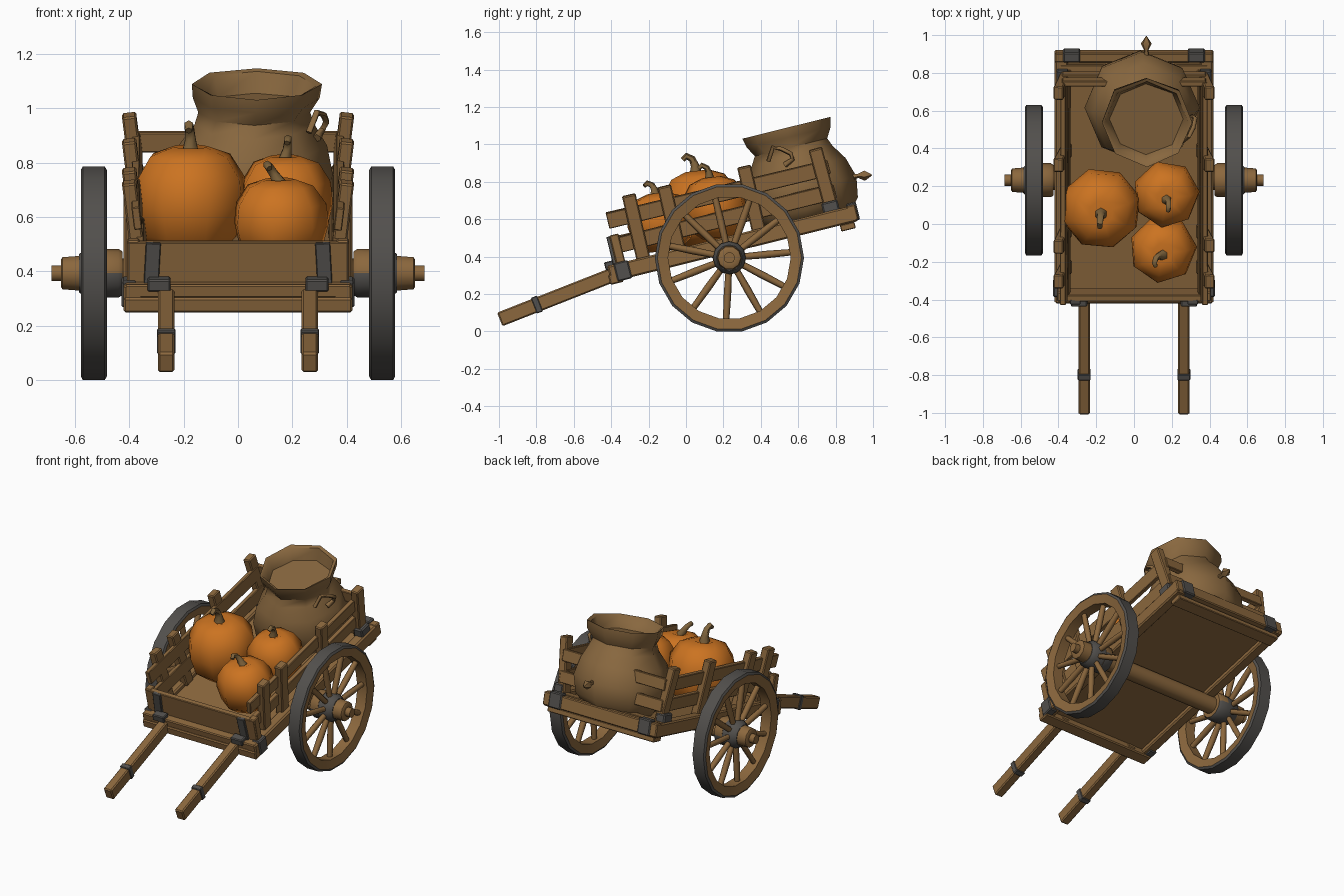
import bpy, bmesh, math, random
from mathutils import Matrix, Vector

random.seed(4)
if "Cube" in bpy.data.objects:
    bpy.data.objects.remove(bpy.data.objects["Cube"], do_unlink=True)


def material(name, rgb):
    m = bpy.data.materials.new(name)
    m.use_nodes = True
    m.diffuse_color = (*rgb, 1)
    m.node_tree.nodes["Principled BSDF"].inputs["Base Color"].default_value = (*rgb, 1)
    return m


WOOD = material("brown wood", (0.26, 0.137, 0.047))
SACK = material("burlap", (0.25, 0.138, 0.05))
IRON = material("dark iron", (0.085, 0.08, 0.074))
ORANGE = material("pumpkin orange", (0.6, 0.172, 0.015))
STEM = material("dry stem", (0.21, 0.125, 0.045))

# The bed frame is tilted about the axle: local axes are x, along the bed, up from the bed
BED = Matrix.Translation((0, 0.22, 0.40)) @ Matrix.Rotation(math.radians(13.9), 4, "X")
WORLD = Matrix.Identity(4)


def finish(name, bm, mats, angle=35, rule=None):
    bmesh.ops.remove_doubles(bm, verts=bm.verts, dist=0.0005)
    bmesh.ops.recalc_face_normals(bm, faces=bm.faces)
    if rule:
        for f in bm.faces:
            f.material_index = rule(f.calc_center_median())
    me = bpy.data.meshes.new(name)
    bm.to_mesh(me)
    bm.free()
    for m in mats:
        me.materials.append(m)
    ob = bpy.data.objects.new(name, me)
    bpy.context.collection.objects.link(ob)
    bpy.ops.object.select_all(action="DESELECT")
    ob.select_set(True)
    bpy.context.view_layer.objects.active = ob
    bpy.ops.object.shade_smooth_by_angle(angle=math.radians(angle))
    return ob


def box(name, pos, size, mat=WOOD, frame=BED, lean=0, pitch=0, jitter=0.0):
    """Chamfered block; lean turns about the length, pitch about the width."""
    bm = bmesh.new()
    bmesh.ops.create_cube(bm, size=1)
    bmesh.ops.scale(bm, vec=size, verts=bm.verts)
    bmesh.ops.bevel(bm, geom=bm.edges[:], offset=min(size) * 0.12, segments=1, affect="EDGES")
    turn = Matrix.Rotation(math.radians(lean), 4, "Y") @ Matrix.Rotation(math.radians(pitch + random.uniform(-jitter, jitter)), 4, "X")
    bm.transform(frame @ Matrix.Translation(pos) @ turn)
    return finish(name, bm, [mat], 30)


def add_rings(bm, rings, cap=True, loop=False):
    n = len(rings[0])
    rows = [[bm.verts.new(p) for p in ring] for ring in rings]
    pairs = list(zip(rows, rows[1:])) + ([(rows[-1], rows[0])] if loop else [])
    for a, b in pairs:
        for i in range(n):
            j = (i + 1) % n
            bm.faces.new((a[i], a[j], b[j], b[i]))
    if cap and not loop:
        bm.faces.new(rows[0])
        bm.faces.new(rows[-1])


def lathe(name, profile, n, matrix, mats, angle=35, loop=False, rule=None, wobble=0.0):
    """Turn (radius, height) points around the local z axis."""
    bm = bmesh.new()
    rings = []
    for r, h in profile:
        ring = []
        for i in range(n):
            a = math.tau * (i / n + 0.25)
            k = r * (1 + random.uniform(-wobble, wobble))
            ring.append(matrix @ Vector((k * math.cos(a), k * math.sin(a), h)))
        rings.append(ring)
    add_rings(bm, rings, loop=loop)
    return finish(name, bm, mats, angle, rule)


def add_tube(bm, path, radii, n):
    pts = [Vector(p) for p in path]
    rings = []
    for i, p in enumerate(pts):
        d = (pts[min(i + 1, len(pts) - 1)] - pts[max(i - 1, 0)]).normalized()
        side = d.cross(Vector((1, 0, 0)) if abs(d.x) < 0.8 else Vector((0, 1, 0))).normalized()
        up = d.cross(side)
        rings.append([p + radii[i] * (side * math.cos(math.tau * k / n) + up * math.sin(math.tau * k / n)) for k in range(n)])
    add_rings(bm, rings)


def tube(name, path, radii, n, mat, angle=60):
    bm = bmesh.new()
    add_tube(bm, path, radii, n)
    return finish(name, bm, [mat], angle)


# Bed: floor, cross beams, end boards
box("bed_floor", (0, 0.03, 0.06), (0.74, 1.32, 0.03))
box("front_cross_beam", (0, -0.605, 0.08), (0.83, 0.06, 0.05))
box("front_lower_beam", (0, -0.605, 0.03), (0.84, 0.075, 0.056))
box("back_cross_beam", (0, 0.705, 0.065), (0.84, 0.05, 0.085))
box("back_lower_beam", (0, 0.665, 0.0), (0.79, 0.08, 0.035))
box("front_board", (0, -0.57, 0.177), (0.81, 0.035, 0.155))
box("rear_floor_plank", (0, 0.63, 0.09), (0.78, 0.07, 0.03))
for w in (0.2, 0.335):
    box("back_plank", (0, 0.63, w), (0.76, 0.03, 0.075), jitter=2)

for side, s in (("left", 1), ("right", -1)):
    # Bed rails, side planks and leaning posts
    box(side + "_bed_rail", (s * 0.385, 0.045, 0.06), (0.07, 1.36, 0.088))
    for w, x in ((0.2, 0.355), (0.335, 0.371)):
        box(side + "_side_plank", (s * x, 0.03, w), (0.03, 1.21, 0.085), lean=s * 7, jitter=0.8)
    for u in (-0.435, -0.24, 0.2, 0.6):
        box(side + "_post", (s * 0.378, u, 0.262), (0.052, 0.074, 0.37), lean=s * 7, jitter=1.5)
    box(side + "_front_post", (s * 0.385, -0.56, 0.18), (0.045, 0.05, 0.16))

    # Iron fittings on the bed
    box(side + "_front_corner_iron", (s * 0.4, -0.56, 0.06), (0.055, 0.08, 0.1), IRON)
    box(side + "_post_iron", (s * 0.378, 0.6, 0.12), (0.066, 0.09, 0.07), IRON)
    box(side + "_back_corner_iron", (s * 0.33, 0.71, 0.07), (0.09, 0.055, 0.1), IRON)
    box(side + "_board_strap", (s * 0.315, -0.59, 0.177), (0.055, 0.025, 0.155), IRON, lean=s * -3)
    box(side + "_handle_bracket", (s * 0.29, -0.62, 0.105), (0.085, 0.055, 0.045), IRON)

    # Handles with iron bands
    box(side + "_handle", (s * 0.264, -0.67, 0.192), (0.06, 0.7, 0.078), frame=WORLD, pitch=21.5)
    box(side + "_handle_band", (s * 0.264, -0.797, 0.143), (0.068, 0.035, 0.09), IRON, WORLD, pitch=21.5)

    # Wheel: felloe with an iron tyre, spokes and hub
    centre = Vector((s * 0.53, 0.232, 0.393))
    hub = Matrix.Translation(centre) @ Matrix.Rotation(math.radians(s * 90), 4, "Y")
    lathe(side + "_wheel_rim", [(0.328, -0.036), (0.385, -0.048), (0.399, -0.04), (0.399, 0.04), (0.385, 0.048), (0.328, 0.036)],
          18, hub, [WOOD, IRON], 40, True,
          rule=lambda c: int(math.hypot(c.y - centre.y, c.z - centre.z) > 0.375))
    bm = bmesh.new()
    for i in range(11):
        a = math.tau * i / 11 - math.radians(93)
        d = Vector((0, math.cos(a), math.sin(a)))
        add_tube(bm, [centre + d * 0.06, centre + d * 0.2, centre + d * 0.338], (0.017, 0.02, 0.017), 6)
    finish(side + "_wheel_spokes", bm, [WOOD], 65)
    lathe(side + "_hub_iron", [(0.075, -0.05), (0.088, -0.04), (0.088, 0.03), (0.07, 0.055)], 12, hub, [IRON])
    lathe(side + "_hub_collar", [(0.08, -0.105), (0.09, -0.09), (0.09, -0.04)], 12, hub, [WOOD, IRON],
          rule=lambda c: int(c.z < 0.39))
    lathe(side + "_hub_cap", [(0.068, 0.04), (0.062, 0.115), (0.054, 0.12), (0.03, 0.12), (0.03, 0.155)], 10, hub, [WOOD], 40)

tube("axle", [(-0.45, 0.232, 0.393), (0.45, 0.232, 0.393)], (0.055, 0.055), 10, WOOD)

# Pumpkins with hooked stems
PUMPKIN = [(0.001, -0.85), (0.5, -0.97), (0.88, -0.62), (1.0, -0.05), (0.95, 0.42), (0.7, 0.84), (0.3, 1.0), (0.001, 0.88)]
for name, x, y, z, r, h, n, turn in (("large", -0.175, 0.083, 0.66, 0.217, 0.2, 8, 0),
                                     ("front", 0.152, -0.135, 0.582, 0.18, 0.158, 7, -0.5),
                                     ("middle", 0.172, 0.157, 0.66, 0.178, 0.165, 7, 0.2)):
    place = Matrix.Translation((x, y, z)) @ Matrix.Rotation(0.12, 4, "X") @ Matrix.Rotation(0.3, 4, "Z")
    lathe(name + "_pumpkin", [(a * r, b * h) for a, b in PUMPKIN], n, place, [ORANGE], 60, wobble=0.015)
    k = r / 0.215
    base = Matrix.Translation((x, y - 0.03, z + h * 0.88)) @ Matrix.Rotation(turn, 4, "Y") @ Matrix.Scale(k, 4)
    path = [(0, 0, 0), (0, -0.005, 0.05), (-0.003, -0.02, 0.085), (-0.006, -0.05, 0.1), (-0.006, -0.07, 0.08)]
    tube(name + "_stem", [base @ Vector(p) for p in path],
         [q * k for q in (0.035, 0.022, 0.019, 0.018, 0.014)], 6, STEM)

# Open sack with flared mouth, filled to the neck
sack_place = BED @ Matrix.Translation((0.022, 0.467, 0)) @ Matrix.Shear("XY", 4, (0.08, 0.01))
lathe("sack", [(0.23, 0.075), (0.285, 0.14), (0.307, 0.25), (0.272, 0.36), (0.222, 0.44), (0.202, 0.485),
               (0.236, 0.54), (0.241, 0.592), (0.222, 0.585), (0.195, 0.51)],
      8, sack_place, [SACK], 50, wobble=0.025)

# Rope loop on the side and tied end at the back
tube("sack_rope", [(0.26, 0.44, 0.91), (0.29, 0.465, 0.985), (0.315, 0.51, 0.975), (0.325, 0.56, 0.95), (0.31, 0.57, 0.92), (0.29, 0.53, 0.89)],
     [0.012] * 5 + [0.016], 6, SACK)
tube("sack_rope_end", [(0.065, 0.86, 0.82), (0.065, 0.92, 0.832), (0.065, 0.955, 0.835), (0.065, 0.995, 0.836)],
     (0.022, 0.012, 0.03, 0.002), 5, SACK)
